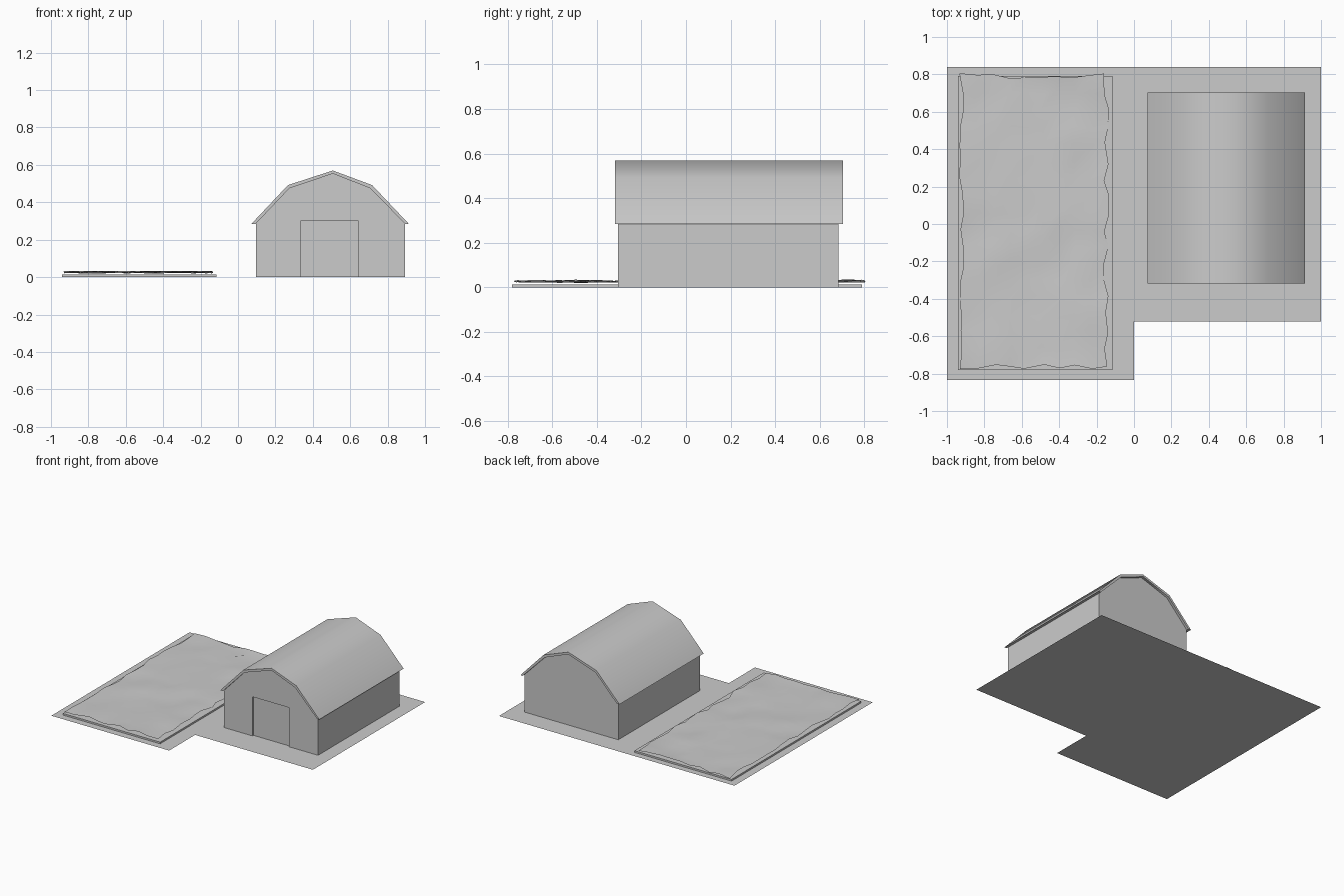
import bpy, bmesh, random
from math import radians

if "Cube" in bpy.data.objects:
    bpy.data.objects.remove(bpy.data.objects["Cube"])

random.seed(4)


def finish(name, bm, smooth=None):
    mesh = bpy.data.meshes.new(name)
    bm.to_mesh(mesh)
    bm.free()
    ob = bpy.data.objects.new(name, mesh)
    bpy.context.collection.objects.link(ob)
    if smooth is not None:
        bpy.ops.object.select_all(action='DESELECT')
        ob.select_set(True)
        bpy.context.view_layer.objects.active = ob
        bpy.ops.object.shade_smooth_by_angle(angle=radians(smooth))
    return ob


def prism(name, outline, y0, y1, smooth=None):
    """Extrude an x-z outline from y0 to y1."""
    bm = bmesh.new()
    face = bm.faces.new([bm.verts.new((x, y0, z)) for x, z in outline])
    ext = bmesh.ops.extrude_face_region(bm, geom=[face])
    moved = [v for v in ext['geom'] if isinstance(v, bmesh.types.BMVert)]
    bmesh.ops.translate(bm, verts=moved, vec=(0, y1 - y0, 0))
    bmesh.ops.recalc_face_normals(bm, faces=bm.faces)
    return finish(name, bm, smooth)


# L-shaped yard
bm = bmesh.new()
corners = [(-1, -0.835), (0, -0.835), (0, -0.52), (1, -0.52), (1, 0.84), (-1, 0.84)]
bm.faces.new([bm.verts.new((x, y, 0)) for x, y in corners])
finish("yard", bm)

# Field bed: low slab
prism("field_bed", [(-0.94, 0), (-0.115, 0), (-0.115, 0.013), (-0.94, 0.013)],
      -0.78, 0.79)

# Field soil: uneven sheet just above the bed
bm = bmesh.new()
bmesh.ops.create_grid(bm, x_segments=9, y_segments=17, size=1)
for v in bm.verts:
    v.co = (-0.535 + 0.387 * v.co.x + random.uniform(-0.015, 0.015),
            0.015 + 0.777 * v.co.y + random.uniform(-0.015, 0.015),
            random.uniform(0.02, 0.034))
finish("field_soil", bm, 60)

# Barn body with gambrel gables
inner = [(0.095, 0.285), (0.275, 0.475), (0.507, 0.553), (0.707, 0.475), (0.893, 0.285)]
walls = prism("barn_walls", [(0.095, 0)] + inner + [(0.893, 0)], -0.305, 0.685)

# Shallow doorway recess in the front gable
cutter = prism("doorway_cutter", [(0.335, -0.1), (0.645, -0.1), (0.645, 0.3), (0.335, 0.3)],
               -0.4, -0.293)
cutter.hide_render = True
cutter.hide_viewport = True
cut = walls.modifiers.new("doorway", 'BOOLEAN')
cut.operation = 'DIFFERENCE'
cut.solver = 'EXACT'
cut.object = cutter

# Roof shell with small overhangs
outer = [(0.072, 0.285), (0.267, 0.492), (0.507, 0.57), (0.717, 0.492), (0.913, 0.285)]
prism("barn_roof", outer + inner[::-1], -0.318, 0.704, 40)
